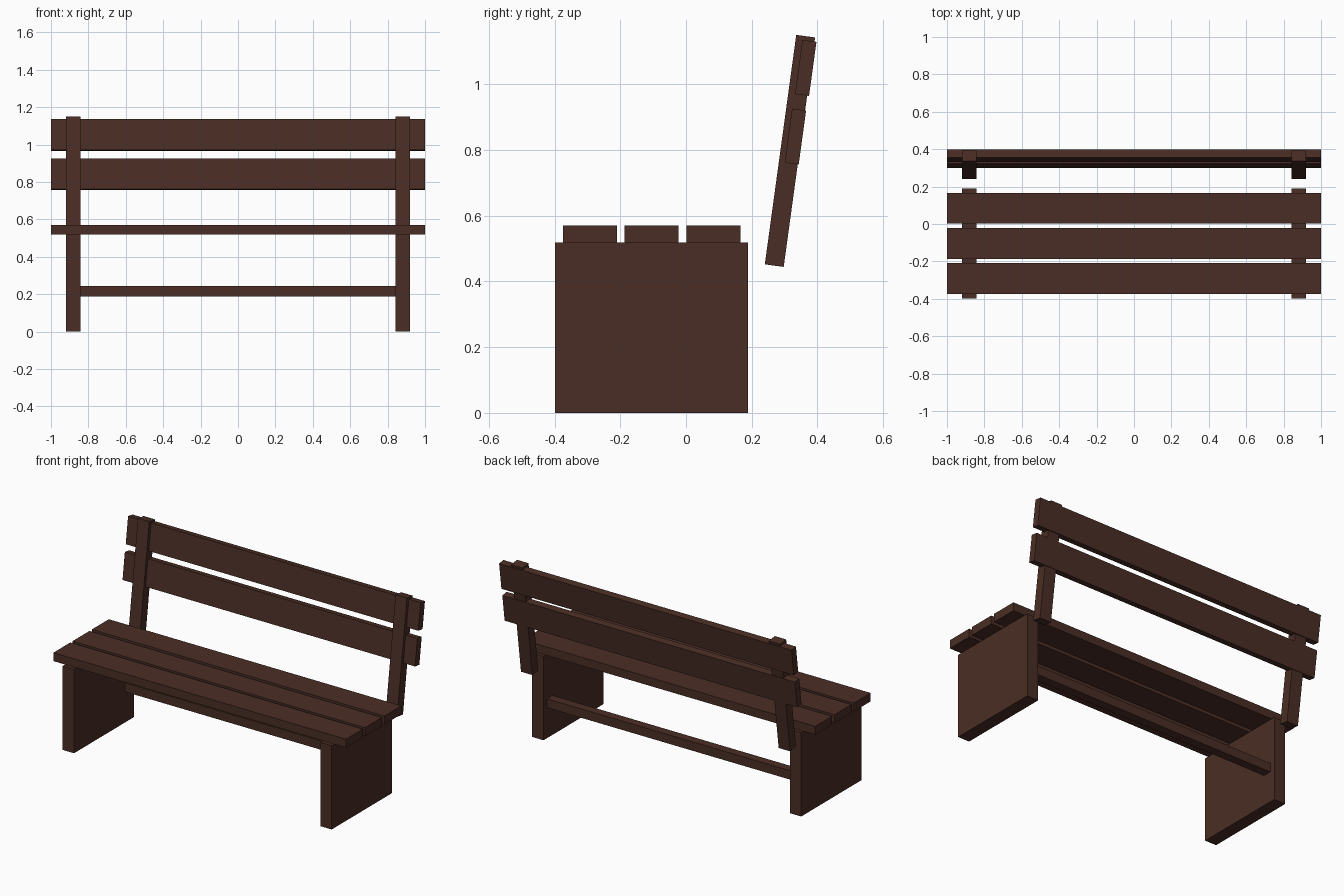
import bpy
import math

cube = bpy.data.objects.get("Cube")
if cube:
    bpy.data.objects.remove(cube, do_unlink=True)

# Dark stained wood
wood = bpy.data.materials.new("dark_brown_wood")
wood.use_nodes = True
colour = (0.068, 0.027, 0.018, 1)
wood.diffuse_color = colour
wood.node_tree.nodes["Principled BSDF"].inputs["Base Color"].default_value = colour


def board(name, size, centre, lean=0.0):
    """Rectangular plank, optionally leaning back (+y at the top)."""
    bpy.ops.mesh.primitive_cube_add(size=1, location=centre, rotation=(-lean, 0, 0))
    ob = bpy.context.object
    ob.name = name
    ob.scale = size
    bpy.ops.object.transform_apply(location=False, rotation=False, scale=True)
    ob.data.materials.append(wood)
    return ob


LEAN = math.radians(7.8)
SIDE_X = 0.881

# End panels and leaning back posts
for side, sign in (("left", 1), ("right", -1)):
    board(f"{side}_end_panel", (0.078, 0.588, 0.518), (sign * SIDE_X, -0.105, 0.259))
    board(f"{side}_back_post", (0.078, 0.058, 0.705), (sign * SIDE_X, 0.3165, 0.7975), LEAN)

# Seat planks
for name, y in (("front", -0.292), ("middle", -0.105), ("rear", 0.084)):
    board(f"{name}_seat_plank", (2, 0.165, 0.052), (0, y, 0.544))

# Backrest planks, let into the rear of the posts
for name, y, z in (("lower", 0.333, 0.841), ("upper", 0.3645, 1.05)):
    board(f"{name}_back_plank", (2, 0.043, 0.166), (0, y, z), LEAN)

# Stretcher rail between the end panels
board("stretcher_rail", (1.69, 0.054, 0.055), (0, 0.128, 0.216))
